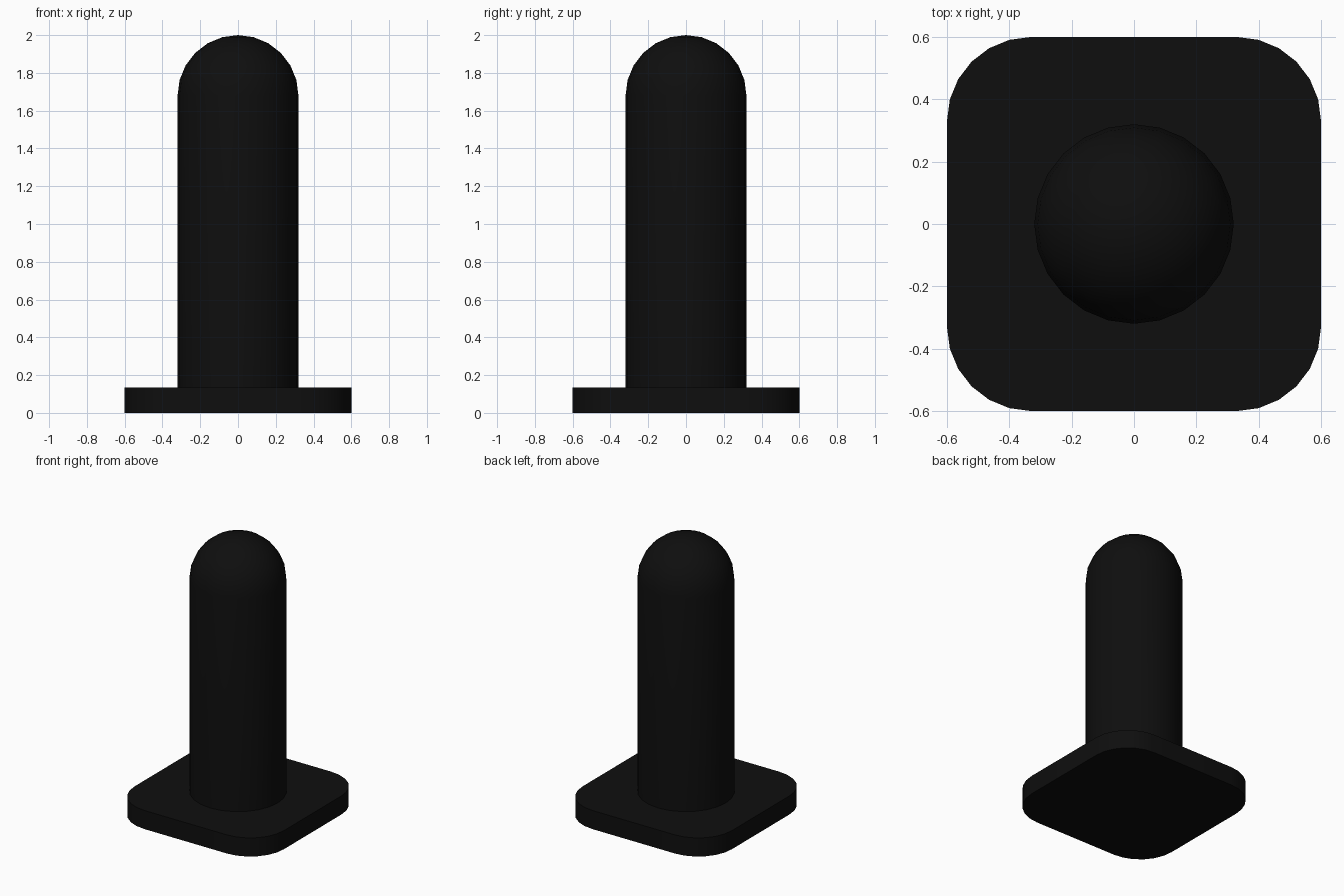
import bpy, bmesh, math

if "Cube" in bpy.data.objects:
    bpy.data.objects.remove(bpy.data.objects["Cube"])

BASE_HALF, BASE_H, CORNER_R = 0.6, 0.135, 0.27
POST_R, TOP = 0.32, 2.0
STEP = math.radians(15)

black = bpy.data.materials.new("matte_black")
black.diffuse_color = (0.0045, 0.0045, 0.0045, 1)
black.use_nodes = True
black.node_tree.nodes["Principled BSDF"].inputs["Base Color"].default_value = black.diffuse_color


def finish(name, bm):
    """Turn a bmesh into a smooth-shaded object with sharp edges kept."""
    bmesh.ops.recalc_face_normals(bm, faces=bm.faces)
    mesh = bpy.data.meshes.new(name)
    bm.to_mesh(mesh)
    bm.free()
    mesh.materials.append(black)
    obj = bpy.data.objects.new(name, mesh)
    bpy.context.collection.objects.link(obj)
    bpy.ops.object.select_all(action='DESELECT')
    obj.select_set(True)
    bpy.context.view_layer.objects.active = obj
    bpy.ops.object.shade_smooth_by_angle(angle=math.radians(30))
    return obj


# Base plate: rounded square outline, extruded upward
bm = bmesh.new()
inner = BASE_HALF - CORNER_R
outline = []
for corner, (sx, sy) in enumerate([(1, 1), (-1, 1), (-1, -1), (1, -1)]):
    for i in range(7):
        a = corner * math.pi / 2 + i * STEP
        outline.append(bm.verts.new((sx * inner + CORNER_R * math.cos(a),
                                     sy * inner + CORNER_R * math.sin(a), 0)))
face = bm.faces.new(outline)
top = bmesh.ops.extrude_face_region(bm, geom=[face], use_keep_orig=True)
bmesh.ops.translate(bm, vec=(0, 0, BASE_H),
                    verts=[g for g in top["geom"] if isinstance(g, bmesh.types.BMVert)])
finish("base_plate", bm)

# Post: straight shaft with a hemispherical cap, spun around z
bm = bmesh.new()
profile = [(0, BASE_H), (POST_R, BASE_H)]
profile += [(POST_R * math.cos(i * STEP), TOP - POST_R + POST_R * math.sin(i * STEP))
            for i in range(6)]
profile.append((0, TOP))
verts = [bm.verts.new((r, 0, z)) for r, z in profile]
edges = [bm.edges.new(pair) for pair in zip(verts, verts[1:])]
bmesh.ops.spin(bm, geom=verts + edges, cent=(0, 0, 0), axis=(0, 0, 1),
               angle=2 * math.pi, steps=24, use_merge=False)
bmesh.ops.remove_doubles(bm, verts=bm.verts, dist=0.0005)
finish("domed_post", bm)
